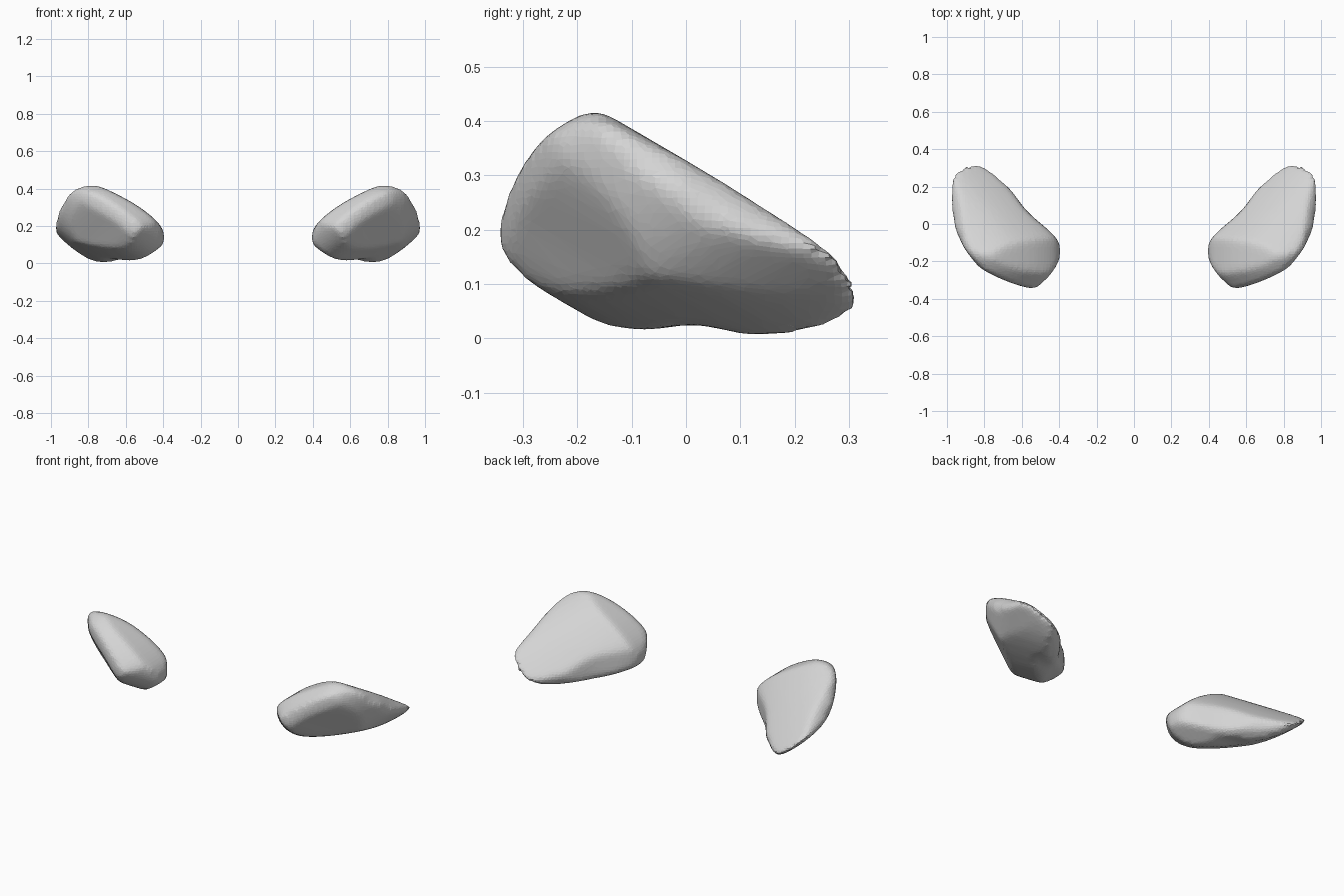
import bpy, bmesh
from math import sin, cos, radians
from mathutils import Matrix, Vector
from mathutils.geometry import interpolate_bezier

if "Cube" in bpy.data.objects:
    bpy.data.objects.remove(bpy.data.objects["Cube"])

CENTRE = Vector((0, 0, 0.21))
blocks = []


def rounded_outline(points):
    """Closed smooth curve through a few points given in hundredths."""
    pts = [Vector(p) / 100 for p in points]
    count = len(pts)
    outline = []
    for i, start in enumerate(pts):
        before, end, after = pts[i - 1], pts[(i + 1) % count], pts[(i + 2) % count]
        handle_out = start + (end - before) / 6
        handle_in = end - (after - start) / 6
        outline += interpolate_bezier(start, handle_out, handle_in, end, 6)[:-1]
    return outline


def profile_block(name, azimuth, elevation, points):
    """Long prism whose section is the outline, aimed along a direction."""
    az, el = radians(azimuth), radians(elevation)
    across = Vector((cos(az), sin(az), 0))
    up = Vector((-sin(az) * sin(el), cos(az) * sin(el), cos(el)))
    along = up.cross(across) * 2
    bm = bmesh.new()
    ring = [bm.verts.new(CENTRE + across * p.x + up * p.y - along)
            for p in rounded_outline(points)]
    face = bm.faces.new(ring)
    grown = bmesh.ops.extrude_face_region(bm, geom=[face])["geom"]
    far_end = [g for g in grown if isinstance(g, bmesh.types.BMVert)]
    bmesh.ops.translate(bm, vec=along * 2, verts=far_end)
    bmesh.ops.recalc_face_normals(bm, faces=bm.faces)
    mesh = bpy.data.meshes.new(name)
    bm.to_mesh(mesh)
    bm.free()
    block = bpy.data.objects.new(name, mesh)
    bpy.context.collection.objects.link(block)
    block.hide_render = True
    blocks.append(block)


# Crossing profiles of one lobe: straight views first, then slanted ones
profile_block("front_profile", 0, 0, [
    (40, -5), (52, 8), (75, 20), (87, 20), (93, 10),
    (100, -2), (88, -14), (75, -21), (47, -18)])
profile_block("side_profile", 90, 0, [
    (-34, 0), (-28, 17), (-14, 21), (8, 11), (32, -5),
    (32, -15), (19, -21), (2, -18), (-12, -19), (-30, -11)])
profile_block("top_profile", 0, 90, [
    (40, -11), (58, 7), (73, 26), (91, 34), (99, 29),
    (97, 8), (91, -15), (75, -27), (54, -34), (45, -28)])
profile_block("edge_profile", 37, 25, [
    (20, -23), (27, -10), (59, -5), (87, -12), (96, -18), (72, -31), (33, -35)])
profile_block("end_profile", -37, 25, [
    (80, 25), (78, 34), (58, 27), (39, 9), (39, -6), (49, -11), (62, -6), (71, 8)])
profile_block("broad_profile", 217, 25, [
    (-95, 7), (-83, 22), (-62, 43), (-42, 41), (-20, 22), (-24, 5), (-59, -4), (-86, -4)])
profile_block("tail_profile", -217, 25, [
    (-37, -11), (-61, 5), (-74, 8), (-80, -5), (-73, -28), (-50, -45), (-43, -38)])

# Carve the lobe out of the profiles, then soften, plump and facet it
core = blocks[0]
for cutter in blocks[1:]:
    cut = core.modifiers.new("carve", "BOOLEAN")
    cut.operation, cut.solver, cut.object = "INTERSECT", "EXACT", cutter
remesh = core.modifiers.new("remesh", "REMESH")
remesh.mode, remesh.voxel_size = "VOXEL", 0.014
soften = core.modifiers.new("soften", "SMOOTH")
soften.iterations = 16
plump = core.modifiers.new("plump", "DISPLACE")
plump.mid_level, plump.strength = 0, 0.005
facet = core.modifiers.new("facet", "DECIMATE")
facet.ratio = 0.4

graph = bpy.context.evaluated_depsgraph_get()
lobe = bpy.data.meshes.new_from_object(core.evaluated_get(graph))
for block in blocks:
    bpy.data.objects.remove(block)

# One plain colour
grey = bpy.data.materials.new("light_grey")
grey.use_nodes = True
grey.diffuse_color = (0.66, 0.66, 0.66, 1)
grey.node_tree.nodes["Principled BSDF"].inputs["Base Color"].default_value = grey.diffuse_color
lobe.materials.clear()
lobe.materials.append(grey)
lobe.shade_flat()

# Left lobe and its mirrored right twin
twin = lobe.copy()
twin.transform(Matrix.Scale(-1, 4, (1, 0, 0)))
twin.flip_normals()
for name, mesh in (("left_lobe", lobe), ("right_lobe", twin)):
    bpy.context.collection.objects.link(bpy.data.objects.new(name, mesh))
